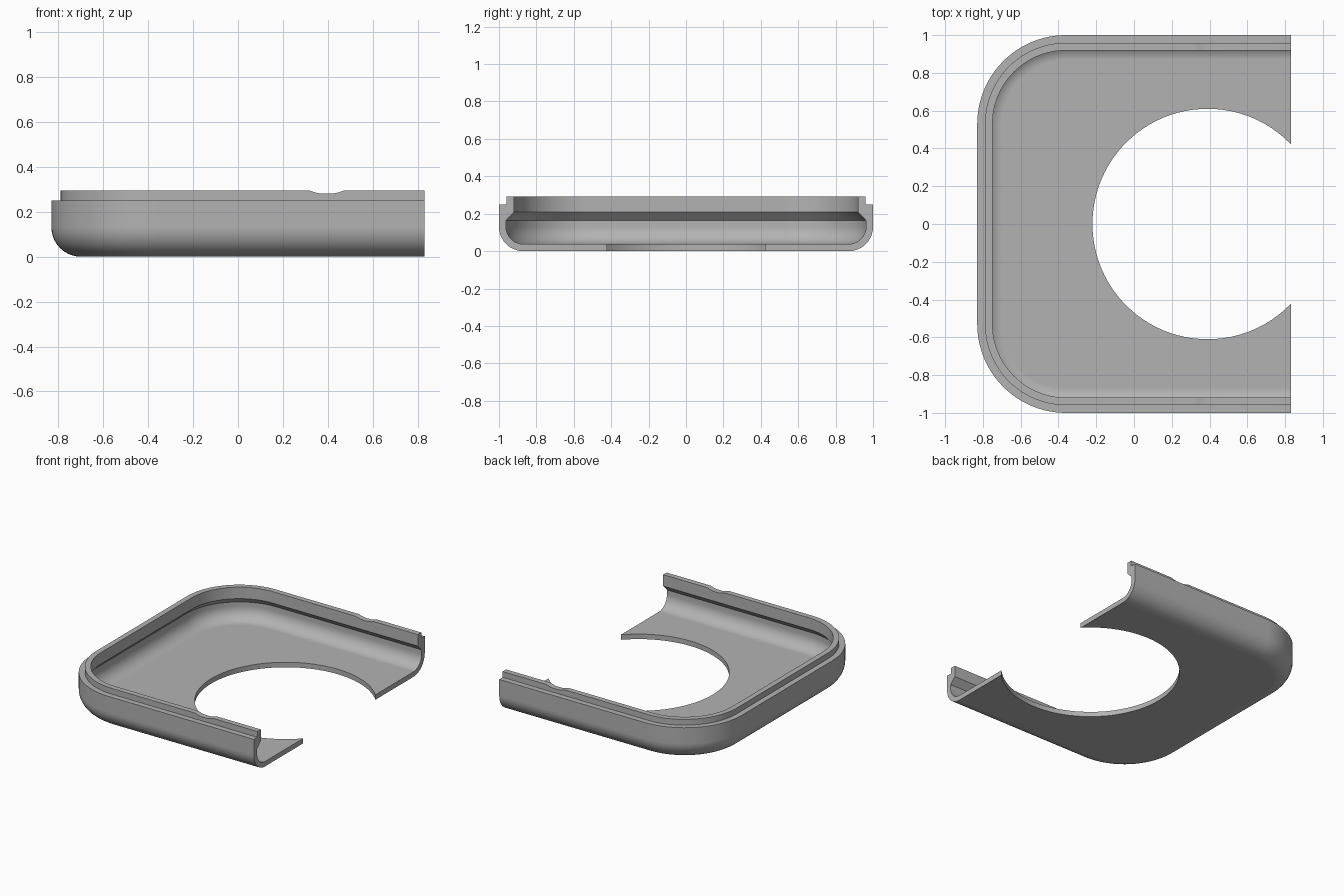
import bpy, bmesh, math

cube = bpy.data.objects.get("Cube")
if cube:
    bpy.data.objects.remove(cube, do_unlink=True)

HALF_X, HALF_Y, CORNER = 0.83, 1.0, 0.47
OUTER_R, INNER_R, WALL = 0.13, 0.095, 0.037
CORNER_STEPS, FILLET_STEPS = 24, 10


def make_object(name, bm):
    bmesh.ops.recalc_face_normals(bm, faces=bm.faces)
    mesh = bpy.data.meshes.new(name)
    bm.to_mesh(mesh)
    bm.free()
    obj = bpy.data.objects.new(name, mesh)
    bpy.context.collection.objects.link(obj)
    return obj


def u_path(inset):
    """U-shaped outline, open towards +x, moved inwards by inset."""
    cx, cy, r = CORNER - HALF_X, HALF_Y - CORNER, CORNER - inset
    pts = [(HALF_X, inset - HALF_Y)]
    for side, start in ((-1, 270), (1, 180)):
        for i in range(CORNER_STEPS + 1):
            a = math.radians(start - 90 * i / CORNER_STEPS)
            pts.append((cx + r * math.cos(a), side * cy + r * math.sin(a)))
    return pts + [(HALF_X, HALF_Y - inset)]


def fillet(r, edge, floor):
    """Quarter round from the floor up to the wall, as (inset, height)."""
    steps = [math.pi / 2 * i / FILLET_STEPS for i in range(FILLET_STEPS + 1)]
    return [(edge + r - r * math.sin(a), floor + r - r * math.cos(a)) for a in steps]


def prism(name, outline, axis, low, high):
    """Extrude an outline of pairs along y or z."""
    bm = bmesh.new()
    place = (lambda p, t: (p[0], t, p[1])) if axis == "y" else (lambda p, t: (*p, t))
    ends = [[bm.verts.new(place(p, t)) for p in outline] for t in (low, high)]
    for end in ends:
        bm.faces.new(end)
    n = len(outline)
    for i in range(n):
        j = (i + 1) % n
        bm.faces.new((ends[0][i], ends[0][j], ends[1][j], ends[1][i]))
    return make_object(name, bm)


# Tray: wall section with a stepped lip and inner ledge, swept round the U
lip = [(0, 0.25), (0.041, 0.25), (0.041, 0.293), (0.081, 0.293),
       (0.081, 0.208), (WALL, 0.163)]
section = fillet(OUTER_R, 0, 0) + lip + fillet(INNER_R, WALL, WALL)[::-1]
bm = bmesh.new()
rows = [[bm.verts.new((x, y, z)) for x, y in u_path(d)] for d, z in section]
for low, high in zip(rows, rows[1:]):
    for i in range(len(low) - 1):
        bm.faces.new((low[i], low[i + 1], high[i + 1], high[i]))
bm.faces.new(rows[0])
bm.faces.new(rows[-1])
bm.faces.new([r[0] for r in rows] + [r[-1] for r in reversed(rows)])
tray = make_object("tray_shell", bm)

# Cutters: round floor opening and shallow dips in the side lips
circle = [(0.39 + 0.61 * math.cos(math.tau * i / 96), 0.61 * math.sin(math.tau * i / 96))
          for i in range(96)]
dip = [(0.3, 0.32), (0.32, 0.293), (0.34, 0.286), (0.37, 0.28), (0.42, 0.28),
       (0.45, 0.286), (0.47, 0.293), (0.49, 0.32)]
cutters = [prism("opening_cutter", circle, "z", -0.1, 0.15),
           prism("lip_dip_cutter", dip, "y", -1.1, 1.1)]

bpy.ops.object.select_all(action="DESELECT")
bpy.context.view_layer.objects.active = tray
tray.select_set(True)
for cutter in cutters:
    cutter.hide_render = True
    mod = tray.modifiers.new(cutter.name, "BOOLEAN")
    mod.object, mod.operation, mod.solver = cutter, "DIFFERENCE", "EXACT"
    bpy.ops.object.modifier_apply(modifier=mod.name)
    bpy.data.objects.remove(cutter, do_unlink=True)

# Smooth fillets with flat floor
bpy.ops.object.shade_smooth_by_angle(angle=math.radians(25))
weighted = tray.modifiers.new("flat_floor_normals", "WEIGHTED_NORMAL")
weighted.keep_sharp = True

# Plain grey
grey = bpy.data.materials.new("plain_grey")
grey.use_nodes = True
colour = (0.45, 0.45, 0.45, 1)
grey.diffuse_color = colour
grey.node_tree.nodes["Principled BSDF"].inputs["Base Color"].default_value = colour
tray.data.materials.clear()
tray.data.materials.append(grey)
